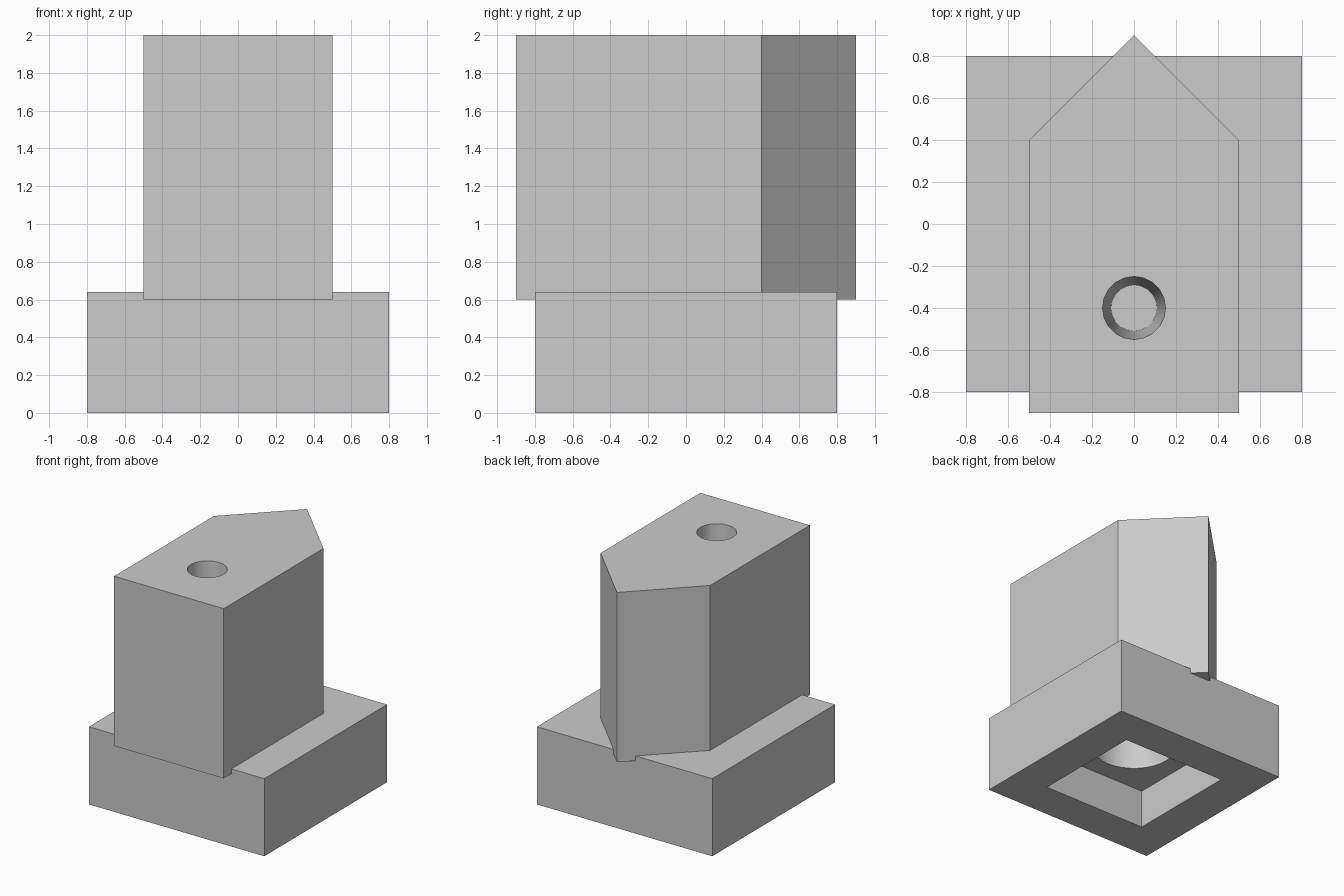
import bpy
import bmesh
import math

cube = bpy.data.objects.get("Cube")
if cube:
    bpy.data.objects.remove(cube, do_unlink=True)

# Single flat grey
grey = bpy.data.materials.new("light_grey")
grey.use_nodes = True
colour = (0.6, 0.6, 0.6, 1)
grey.diffuse_color = colour
grey.node_tree.nodes["Principled BSDF"].inputs["Base Color"].default_value = colour


def loft(name, lower, upper, z0, z1):
    """Solid between two matching outlines."""
    bm = bmesh.new()
    a = [bm.verts.new((x, y, z0)) for x, y in lower]
    b = [bm.verts.new((x, y, z1)) for x, y in upper]
    n = len(a)
    bm.faces.new(a[::-1])
    bm.faces.new(b)
    for i in range(n):
        j = (i + 1) % n
        bm.faces.new((a[i], a[j], b[j], b[i]))
    mesh = bpy.data.meshes.new(name)
    bm.to_mesh(mesh)
    bm.free()
    mesh.materials.append(grey)
    obj = bpy.data.objects.new(name, mesh)
    bpy.context.collection.objects.link(obj)
    return obj


def square(h):
    return [(-h, -h), (h, -h), (h, h), (-h, h)]


def circle(r, cy, n):
    return [(r * math.cos(math.tau * i / n), cy + r * math.sin(math.tau * i / n))
            for i in range(n)]


def select(obj):
    bpy.ops.object.select_all(action='DESELECT')
    obj.select_set(True)
    bpy.context.view_layer.objects.active = obj


def cut(target, cutter):
    """Subtract the cutter and discard it."""
    cutter.hide_render = True
    mod = target.modifiers.new("cut", 'BOOLEAN')
    mod.operation = 'DIFFERENCE'
    mod.solver = 'EXACT'
    mod.object = cutter
    select(target)
    bpy.ops.object.modifier_apply(modifier=mod.name)
    bpy.data.objects.remove(cutter, do_unlink=True)


# Square base with a square pocket and a round socket above it
base = loft("base", square(0.8), square(0.8), 0, 0.64)
cut(base, loft("pocket_cutter", square(0.48), square(0.48), -0.1, 0.32))
cut(base, loft("socket_cutter", circle(0.32, 0, 32), circle(0.32, 0, 32), 0.3, 0.59))

# Upright block, pointed at the back, with a tapered bore
outline = [(-0.5, -0.9), (0.5, -0.9), (0.5, 0.4), (0, 0.9), (-0.5, 0.4)]
block = loft("pointed_block", outline, outline, 0.6, 2)
cut(block, loft("bore_cutter", circle(0.11, -0.4, 20), circle(0.15, -0.4, 20), 0.64, 2.001))

for part in (base, block):
    select(part)
    bpy.ops.object.shade_smooth_by_angle(angle=math.radians(30))
